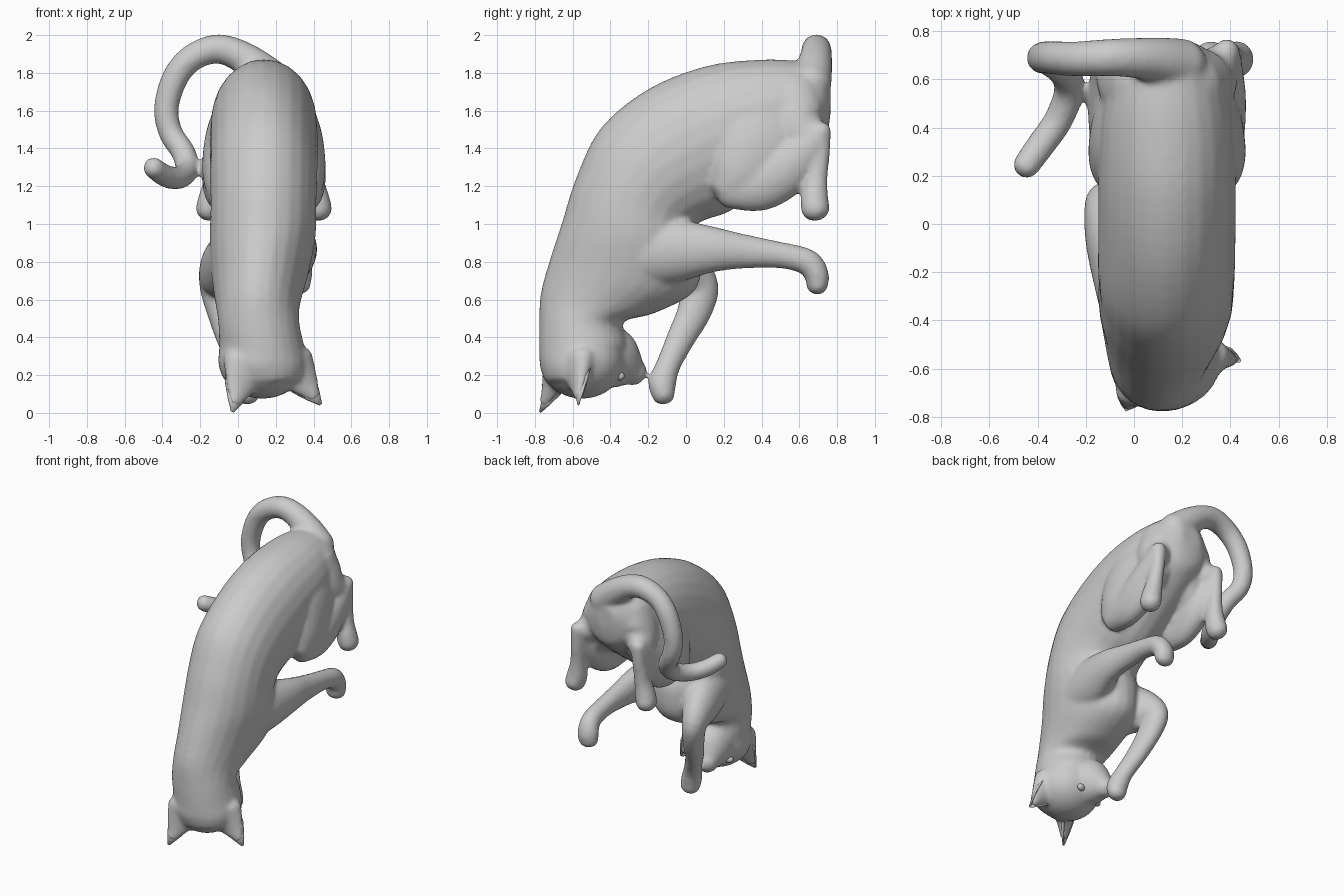
import bpy, bmesh, math
from mathutils import Vector, Matrix

if "Cube" in bpy.data.objects:
    bpy.data.objects.remove(bpy.data.objects["Cube"])

SIDES = 24
MID = 0.137          # mirror plane of the hind quarters
FACE = Vector((-.39, .92, 0))   # direction the face looks
body_bm = bmesh.new()


def spline(rows, steps=5):
    """Catmull-Rom interpolation of rows of numbers."""
    out = []
    for i in range(len(rows) - 1):
        p = [rows[max(0, min(len(rows) - 1, i + k))] for k in (-1, 0, 1, 2)]
        for s in range(steps):
            t = s / steps
            out.append([0.5 * (2 * b + (c - a) * t + (2 * a - 5 * b + 4 * c - d) * t * t
                               + (3 * b - a - 3 * c + d) * t ** 3) for a, b, c, d in zip(*p)])
    return out + [list(rows[-1])]


def loft(bm, sections):
    """Skin elliptical sections given as (centre, half axis a, half axis b)."""
    new, rings = [], []
    for c, a, b in sections:
        ring = []
        for k in range(SIDES):
            w = 2 * math.pi * k / SIDES
            ring.append(bm.verts.new(c + a * math.cos(w) + b * math.sin(w)))
        rings.append(ring)
    for r, q in zip(rings, rings[1:]):
        for k in range(SIDES):
            n = (k + 1) % SIDES
            new.append(bm.faces.new((r[k], r[n], q[n], q[k])))
    new += [bm.faces.new(rings[0]), bm.faces.new(rings[-1])]
    bmesh.ops.recalc_face_normals(bm, faces=new)


def tube(bm, pts, ref=(1, 0, 0)):
    """Tube along (x, y, z, side radius, depth radius) with rounded ends."""
    rows = spline(pts)
    side, secs, tans = Vector(ref), [], []
    cs = [Vector(r[:3]) for r in rows]
    for i, r in enumerate(rows):
        t = (cs[min(i + 1, len(cs) - 1)] - cs[max(i - 1, 0)]).normalized()
        side = (side - t * side.dot(t)).normalized()
        secs.append((cs[i], side * r[3], t.cross(side) * r[4]))
        tans.append(t)

    def cap(sec, t):
        c, a, b = sec
        d = min(a.length, b.length) * 0.85
        return [(c + t * d * math.sin(w), a * math.cos(w), b * math.cos(w)) for w in (0.5, 0.95, 1.35)]
    loft(bm, cap(secs[0], -tans[0])[::-1] + secs + cap(secs[-1], tans[-1]))


def finish(bm, name):
    for f in bm.faces:
        f.smooth = True
    mesh = bpy.data.meshes.new(name)
    bm.to_mesh(mesh)
    bm.free()
    ob = bpy.data.objects.new(name, mesh)
    bpy.context.collection.objects.link(ob)
    return ob


# Torso and neck: back (y, z), belly (y, z), half width, centre x
torso = [
    (0.765, 1.74, 0.765, 1.58, 0.08, .14), (0.69, 1.84, 0.74, 1.46, 0.17, .14),
    (0.58, 1.865, 0.66, 1.38, 0.225, .137), (0.38, 1.87, 0.52, 1.27, 0.27, .137),
    (0.10, 1.835, 0.36, 1.15, 0.285, .137), (-0.20, 1.715, 0.22, 1.06, 0.285, .137),
    (-0.45, 1.51, 0.10, 1.02, 0.285, .135), (-0.58, 1.25, 0.04, 0.97, 0.28, .135),
    (-0.66, 1.00, 0.08, 0.85, 0.28, .13), (-0.725, 0.80, 0.05, 0.65, 0.255, .115),
    (-0.77, 0.63, -0.16, 0.53, 0.225, .105), (-0.778, 0.48, -0.33, 0.48, 0.215, .11),
    (-0.778, 0.35, -0.31, 0.36, 0.225, .125), (-0.772, 0.25, -0.36, 0.25, 0.232, .13),
    (-0.75, 0.17, -0.40, 0.17, 0.205, .135)]
secs = []
for yb, zb, ya, za, hw, cx in spline(torso):
    secs.append((Vector((cx, (yb + ya) / 2, (zb + za) / 2)), Vector((hw, 0, 0)),
                 Vector((0, (yb - ya) / 2, (zb - za) / 2))))
loft(body_bm, secs)

# Head: turned skull plus muzzle
head = Matrix.Translation((0.13, -0.55, 0.28)) @ Matrix.Rotation(math.radians(23), 4, 'Z')
bmesh.ops.create_uvsphere(body_bm, u_segments=32, v_segments=20, radius=1,
                          matrix=head @ Matrix.Diagonal((0.238, 0.225, 0.205, 1)))
tube(body_bm, [(.11, -.50, .30, .18, .2), (.065, -.39, .28, .15, .175),
               (.035, -.315, .24, .108, .12), (.02, -.275, .215, .075, .075)])

# Tail
tail = [(.2, .66, 1.74, .11), (.1, .68, 1.83, .095), (-.02, .69, 1.905, .082), (-.13, .69, 1.925, .077),
        (-.25, .685, 1.875, .072), (-.335, .69, 1.77, .07), (-.38, .69, 1.61, .066),
        (-.355, .68, 1.48, .064), (-.29, .63, 1.38, .064), (-.27, .55, 1.29, .063),
        (-.315, .43, 1.245, .061), (-.385, .33, 1.255, .06), (-.45, .24, 1.30, .056)]
tube(body_bm, [p + (p[3],) for p in tail], ref=(0, 1, 0))

# Front legs: right one stretched out, left one folded toward the face
tube(body_bm, [(.24, -.28, .85, .15, .2), (.29, -.05, .86, .125, .17), (.33, .13, .865, .09, .125),
               (.335, .3, .855, .072, .093), (.335, .5, .835, .063, .07), (.33, .64, .80, .066, .07),
               (.32, .69, .735, .074, .066), (.315, .695, .675, .07, .058)])
tube(body_bm, [(.0, -.27, .82, .16, .19), (-.08, -.06, .76, .125, .16), (-.12, .07, .675, .085, .105),
               (-.095, .045, .54, .07, .092), (-.05, -.03, .39, .062, .076), (.01, -.095, .25, .06, .066),
               (.04, -.125, .16, .07, .075), (.05, -.12, .095, .068, .062)])

# Hind legs: thigh, shank, haunch web to the hock and long foot, mirrored
hind = [
    [(.22, .52, 1.62, .15, .22), (.31, .4, 1.45, .135, .26), (.355, .3, 1.29, .11, .19),
     (.36, .235, 1.185, .085, .125)],
    [(.36, .22, 1.175, .075, .095), (.365, .38, 1.21, .095, .145), (.365, .53, 1.30, .1, .145),
     (.38, .66, 1.42, .07, .095), (.39, .715, 1.49, .05, .055)],
    [(.24, .55, 1.68, .13, .17), (.31, .59, 1.53, .115, .15), (.36, .66, 1.46, .08, .1)],
    [(.385, .72, 1.5, .048, .05), (.39, .71, 1.38, .048, .053), (.4, .69, 1.24, .054, .06),
     (.415, .68, 1.14, .068, .074), (.43, .685, 1.075, .07, .076)]]
for part in hind:
    tube(body_bm, part)
    tube(body_bm, [(2 * MID - p[0],) + p[1:] for p in part])

# Backs of the ears, blended into the skull
ears = {"left_ear": ((.015, -.655, .2), (-.03, -.77, .006)),
        "right_ear": ((.30, -.535, .21), (.437, -.567, .045))}
for base, tip in ears.values():
    b, t = Vector(base), Vector(tip)
    axis = (t - b).normalized()
    lat = axis.cross(FACE).normalized()
    back = -FACE * 0.035
    rows = [tuple(b.lerp(t, k) + back * (1 - k)) + (w, d)
            for k, w, d in ((-.25, .135, .09), (.1, .105, .06), (.45, .07, .036), (.75, .036, .024))]
    tube(body_bm, rows, ref=lat)

# Fuse all parts into one soft skin
body = finish(body_bm, "cat_body")
rm = body.modifiers.new("fuse", 'REMESH')
rm.mode = 'VOXEL'
rm.voxel_size = 0.014
rm.use_smooth_shade = True
sm = body.modifiers.new("soften", 'SMOOTH')
sm.factor = 0.5
sm.iterations = 10


# Ears: cupped shells opening toward the face
def ear(name, base, tip, width):
    bm = bmesh.new()
    base, tip = Vector(base), Vector(tip)
    axis = (tip - base).normalized()
    face = (FACE - axis * FACE.dot(axis)).normalized()
    lat = axis.cross(face)
    rows = []
    for t, r in ((.1, .9), (.35, .8), (.7, .42), (1, .03)):
        row = []
        for k in range(11):
            w = math.radians(-100 + 20 * k)
            row.append(bm.verts.new(base.lerp(tip, t) + r * width * (lat * math.sin(w)
                                    - face * 0.5 * math.cos(w))))
        rows.append(row)
    for r, q in zip(rows, rows[1:]):
        for k in range(10):
            bm.faces.new((r[k], r[k + 1], q[k + 1], q[k]))
    bmesh.ops.recalc_face_normals(bm, faces=bm.faces[:])
    ob = finish(bm, name)
    so = ob.modifiers.new("thickness", 'SOLIDIFY')
    so.thickness = 0.012
    so.offset = 0


for name, (base, tip) in ears.items():
    ear(name, base, tip, .09)

# Eyes
for name, side in (("left_eye", -1), ("right_eye", 1)):
    bm = bmesh.new()
    pos = head @ Matrix.Translation((side * 0.115, 0.168, -0.085))
    bmesh.ops.create_uvsphere(bm, u_segments=16, v_segments=10, radius=1,
                              matrix=pos @ Matrix.Diagonal((0.034, 0.024, 0.024, 1)))
    finish(bm, name)
